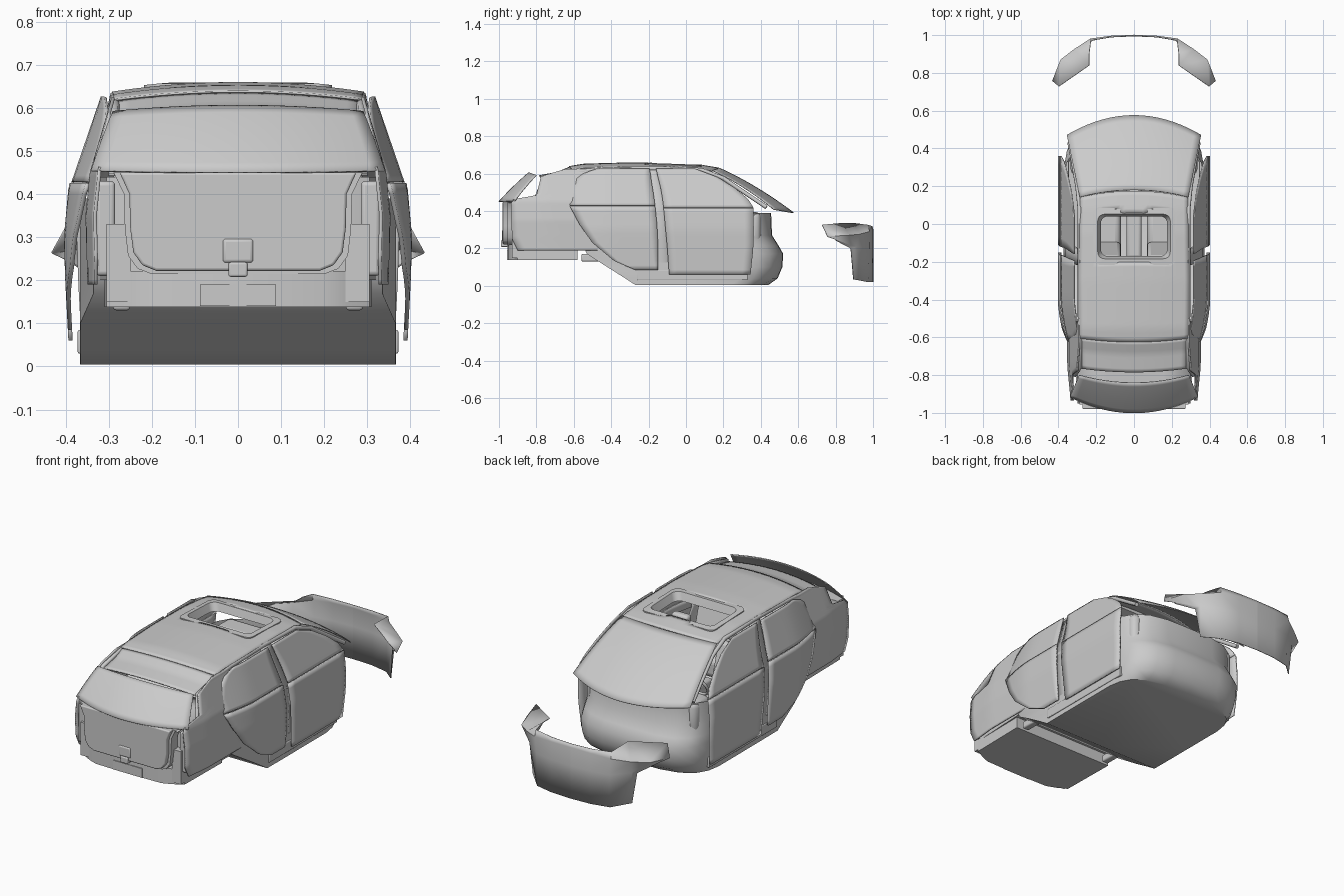
import bpy, bmesh, math
from mathutils import Vector

if "Cube" in bpy.data.objects:
    bpy.data.objects.remove(bpy.data.objects["Cube"])


def lerp(a, b, t):
    return a + (b - a) * t


def table(t, rows):
    """Interpolate rows of (key, value, ...) at t."""
    for a, b in zip(rows, rows[1:]):
        if t <= b[0]:
            k = max(0, (t - a[0]) / (b[0] - a[0]))
            return [lerp(p, q, k) for p, q in zip(a[1:], b[1:])]
    return list(rows[-1][1:])


def make(name, verts, faces, thick=0, mirror=False, bevel=0, angle=35):
    me = bpy.data.meshes.new(name)
    me.from_pydata([tuple(v) for v in verts], [], faces)
    bm = bmesh.new()
    bm.from_mesh(me)
    bmesh.ops.remove_doubles(bm, verts=bm.verts, dist=1e-5)
    bmesh.ops.recalc_face_normals(bm, faces=bm.faces)
    bm.to_mesh(me)
    bm.free()
    ob = bpy.data.objects.new(name, me)
    bpy.context.collection.objects.link(ob)
    if thick:
        s = ob.modifiers.new("thickness", 'SOLIDIFY')
        s.thickness, s.offset = thick, 0
    if bevel:
        b = ob.modifiers.new("bevel", 'BEVEL')
        b.width, b.segments = bevel, 3
    if mirror:
        ob.modifiers.new("mirror", 'MIRROR').use_clip = True
    bpy.ops.object.select_all(action='DESELECT')
    ob.select_set(True)
    bpy.context.view_layer.objects.active = ob
    bpy.ops.object.shade_smooth_by_angle(angle=math.radians(angle))
    return ob


def sheet(name, f, nu, nv, keep=None, **kw):
    """Grid surface f(u, v), both 0..1."""
    vs = [Vector(f(i / nu, j / nv)) for j in range(nv + 1) for i in range(nu + 1)]
    fs = []
    for j in range(nv):
        for i in range(nu):
            a = j * (nu + 1) + i
            q = (a, a + 1, a + nu + 2, a + nu + 1)
            if keep is None or keep(sum((vs[k] for k in q), Vector()) / 4):
                fs.append(q)
    return make(name, vs, fs, **kw)


def prism(name, pts, place, a, b, **kw):
    """Extrude a 2D outline; place(p, q, depth) gives the 3D point."""
    n = len(pts)
    vs = [place(p, q, a) for p, q in pts] + [place(p, q, b) for p, q in pts]
    fs = [tuple(range(n)), tuple(range(n, 2 * n))]
    fs += [(i, (i + 1) % n, n + (i + 1) % n, n + i) for i in range(n)]
    return make(name, vs, fs, **kw)


def box(name, x, y, z, **kw):
    return prism(name, [(x[0], y[0]), (x[1], y[0]), (x[1], y[1]), (x[0], y[1])],
                 lambda p, q, d: (p, q, d), z[0], z[1], **kw)


def both(half):
    return half + [(-x, y) for x, y in reversed(half) if x > 0]


def tube(name, pts, r):
    for s, side in ((1, "right"), (-1, "left")):
        cu = bpy.data.curves.new(name, 'CURVE')
        cu.dimensions, cu.bevel_depth, cu.bevel_resolution = '3D', r, 2
        cu.use_fill_caps = True
        sp = cu.splines.new('POLY')
        sp.points.add(len(pts) - 1)
        for p, (x, y, z) in zip(sp.points, pts):
            p.co = (s * x, y, z, 1)
        bpy.context.collection.objects.link(bpy.data.objects.new(f"{name}_{side}", cu))


# Side surfaces: outer doors and the narrower rear quarter
def door_x(y, z):
    x = table(z, [(.05, .388), (.2, .396), (.3, .399), (.42, .388), (.63, .316)])[0]
    return x - .04 * (max(0, -.4 - y) / .23) ** 1.5


def quarter_x(y, z):
    x = table(z, [(.18, .345), (.35, .35), (.45, .34), (.62, .29)])[0]
    return x - .02 * max(0, -.75 - y) / .2


def side_panel(name, rows, surf, inset=0, nu=10, nv=14, thick=.01):
    def f(u, v):
        z = lerp(rows[0][0], rows[-1][0], v)
        y0, y1 = table(z, rows)
        y = lerp(y0, y1, u)
        return surf(y, z) - inset, y, z
    return sheet(name, f, nu, nv, thick=thick, mirror=True)


side_panel("front_door", [(.06, -.09, .345), (.2, -.1, .36), (.415, -.12, .36)], door_x)
side_panel("front_window", [(.418, -.12, .36), (.46, -.125, .335), (.52, -.135, .265),
                            (.58, -.15, .17), (.625, -.16, .05)], door_x, .002, thick=.006)
side_panel("rear_door", [(.085, -.27, -.15), (.13, -.38, -.15), (.23, -.5, -.15),
                         (.33, -.57, -.155), (.425, -.62, -.165)], door_x)
side_panel("rear_window", [(.428, -.62, -.165), (.5, -.63, -.175), (.56, -.6, -.185),
                           (.6, -.55, -.19), (.625, -.48, -.195)], door_x, .002, thick=.006)
side_panel("centre_pillar", [(.05, -.18, -.07), (.42, -.2, -.09), (.63, -.22, -.14)],
           door_x, .03, nu=2)
side_panel("rear_quarter", [(.19, -.9, -.42), (.25, -.93, -.47), (.44, -.935, -.57),
                            (.465, -.92, -.58), (.48, -.80, -.58), (.585, -.775, -.53),
                            (.625, -.64, -.48)], quarter_x, nv=40, thick=.008)

# Cabin tub with rounded bulkhead and sloping rear floor: z, front y, back y
levels = [(.004, .44, -.27), (.04, .49, -.325), (.1, .515, -.42), (.17, .52, -.53),
          (.215, .495, -.55), (.27, .46, -.57), (.39, .455, -.59)]
vs, fs = [], []
for z, yf, yb in levels:
    half = [(0, yf), (.15, yf - .003), (.25, yf - .025), (.32, yf - .07), (.355, yf - .13),
            (.367, yf - .2), (.367, 0), (.367, min(yb + .15, -.1)),
            (.366 if z < .11 else .335, yb), (0, yb)]
    vs += [(x, y, z) for x, y in both(half)]
n = len(vs) // len(levels)
for j in range(len(levels) - 1):
    fs += [(j * n + i, j * n + (i + 1) % n, (j + 1) * n + (i + 1) % n, (j + 1) * n + i)
           for i in range(n)]
make("cabin_tub", vs, fs + [tuple(range(n))], angle=40)
box("side_sill", (.345, .372), (-.26, .33), (.03, .085), mirror=True, bevel=.004)


# Roof with sunroof opening
def roof_z(x, y):
    z = table(y, [(-.63, .636), (-.55, .65), (-.3, .657), (-.05, .655), (.08, .645), (.18, .628)])[0]
    return z - .022 * (x / .29) ** 2


def roof(u, v):
    x = lerp(-1, 1, u) * table(v, [(0, .288), (.4, .292), (1, .285)])[0]
    y = lerp(-.625 + .02 * (x / .29) ** 2, .175 - .035 * (x / .29) ** 2, v)
    return x, y, roof_z(x, y)


sheet("roof", roof, 24, 34, thick=.006,
      keep=lambda c: not (abs(c.x) < .2 and -.197 < c.y < .067))


def round_rect(w, y0, y1, r):
    pts = []
    for k, (cx, cy) in enumerate([(w - r, y1 - r), (r - w, y1 - r), (r - w, y0 + r), (w - r, y0 + r)]):
        pts += [(cx + r * math.cos(a), cy + r * math.sin(a))
                for a in [math.pi / 2 * (k + i / 5) for i in range(6)]]
    return pts


loops = [(.218, -.216, .084, -.012), (.218, -.216, .084, .009),
         (.192, -.184, .052, .009), (.175, -.17, .04, -.035)]
vs = [(x, y, roof_z(x, y) + dz) for w, a, b, dz in loops for x, y in round_rect(w, a, b, .035)]
fs = [(j * 24 + i, j * 24 + (i + 1) % 24, (j + 1) % 4 * 24 + (i + 1) % 24, (j + 1) % 4 * 24 + i)
      for j in range(4) for i in range(24)]
make("sunroof_frame", vs, fs)
tube("roof_rail", [(.342, .43, .42), (.328, .36, .467), (.3, .2, .575), (.288, .08, .62),
                   (.287, -.2, .627), (.287, -.48, .621), (.285, -.62, .607),
                   (.287, -.76, .575), (.312, -.8, .47)], .011)


# Windscreen, rear glass and hatch header
def windscreen(u, v):
    s = 2 * u - 1
    x = s * lerp(.287, .355, v)
    y = lerp(.18, .575, v) - lerp(.038, .105, v) * s * s
    z = lerp(.628, .39, v) + .06 * v * (1 - v) - lerp(.012, -.018, v) * s * s
    return x, y, z


def rear_glass(u, v):
    s = 2 * u - 1
    return (s * lerp(.34, .29, v), lerp(-1, -.84, v) + lerp(.085, .04, v) * s * s,
            lerp(.45, .605, v) + lerp(.004, -.014, v) * s * s + .02 * v * (1 - v))


def header(u, v):
    s = 2 * u - 1
    y, z = table(v, [(0, -.622, .634), (.45, -.69, .606), (1, -.785, .588)])
    return s * lerp(.29, .28, v), y + .02 * s * s, z - .02 * s * s


sheet("windscreen", windscreen, 20, 12, thick=.005)
sheet("rear_glass", rear_glass, 20, 8, thick=.005)
sheet("hatch_header", header, 16, 9, thick=.006)

# Tailgate, rear bumper and inner rear body
upright = lambda x, z, d: (x, d, z)
flat = lambda x, y, d: (x, y, d)
gate = [(0, .222), (.19, .222), (.222, .235), (.243, .265), (.25, .32),
        (.252, .4), (.268, .435), (.275, .45)]
prism("tailgate", both(gate), upright, -.98, -.945, bevel=.006)
prism("tailgate_seal", both([(x * 1.05, z - (.008 if z < .3 else 0)) for x, z in gate]),
      upright, -.955, -.9)
box("tailgate_handle", (-.036, .036), (-.985, -.96), (.24, .297), bevel=.008)
box("tailgate_latch", (-.022, .022), (-.99, -.95), (.208, .242), bevel=.005)
prism("rear_bumper", both([(0, -.955), (.2, -.95), (.25, -.93), (.305, -.9), (.31, -.58), (0, -.58)]),
      flat, .138, .222)
box("plate_recess", (-.088, .088), (-.958, -.94), (.14, .19))
prism("rear_body", both([(0, -.9), (.24, -.9), (.305, -.88), (.32, -.56), (0, -.56)]), flat, .2, .44)
box("lamp_housing", (.285, .33), (-.915, -.88), (.21, .43), mirror=True, bevel=.01)
box("bumper_bracket", (.25, .305), (-.93, -.88), (.15, .33), mirror=True)
box("tow_bracket", (.25, .29), (-.56, -.46), (.13, .17), mirror=True, bevel=.008)
sheet("rear_shelf", lambda u, v: ((2 * u - 1) * .3, lerp(-.95, -.6, v), lerp(.445, .46, v)), 4, 4, thick=.006)

# Detached front bumper: each station runs bottom, middle, shoulder, top
st = [[(0, 1, .02), (0, 1, .2), (0, 1, .3), (0, .995, .318)],
      [(.12, .994, .02), (.12, .995, .2), (.12, .995, .297), (.12, .99, .32)],
      [(.22, .972, .02), (.22, .978, .2), (.23, .98, .29), (.228, .972, .325)],
      [(.3, .895, .035), (.31, .91, .21), (.315, .925, .275), (.237, .9, .334)],
      [(.32, .88, .2), (.335, .88, .217), (.387, .87, .27), (.237, .84, .335)],
      [(.39, .8, .243), (.398, .8, .248), (.432, .757, .263), (.398, .728, .325)]]
sheet("front_bumper", lambda u, v: st[round(u * 5)][round(v * 3)], 5, 3,
      thick=.004, mirror=True, angle=40)

# Interior: seats, dashboard, console, steering wheel
back = [(-.09, .2), (-.16, .2), (-.22, .45), (-.17, .46)]
for s, side in ((1, "right"), (-1, "left")):
    x0, x1 = sorted((s * .07, s * .27))
    box("front_seat_" + side, (x0, x1), (-.15, .1), (.1, .21), bevel=.03)
    prism("seat_back_" + side, back, lambda y, z, d: (d, y, z), x0, x1, bevel=.02)
    box("headrest_" + side, (s * .17 - .05, s * .17 + .05), (-.225, -.18), (.47, .53), bevel=.015)
box("rear_bench", (-.29, .29), (-.5, -.32), (.15, .26), bevel=.03)
prism("rear_bench_back", [(y - .35, z) for y, z in back], lambda y, z, d: (d, y, z), -.29, .29, bevel=.02)
box("console", (-.04, .04), (-.18, .28), (.06, .24), bevel=.015)
box("dashboard", (-.335, .335), (.26, .40), (.22, .395), bevel=.03)
bpy.ops.mesh.primitive_torus_add(location=(-.17, .15, .36), rotation=(math.radians(60), 0, 0),
                                 major_radius=.065, minor_radius=.008,
                                 major_segments=32, minor_segments=8)
bpy.context.object.name = "steering_wheel"
bpy.ops.object.shade_smooth()
box("steering_column", (-.185, -.155), (.14, .28), (.33, .36), bevel=.008)
